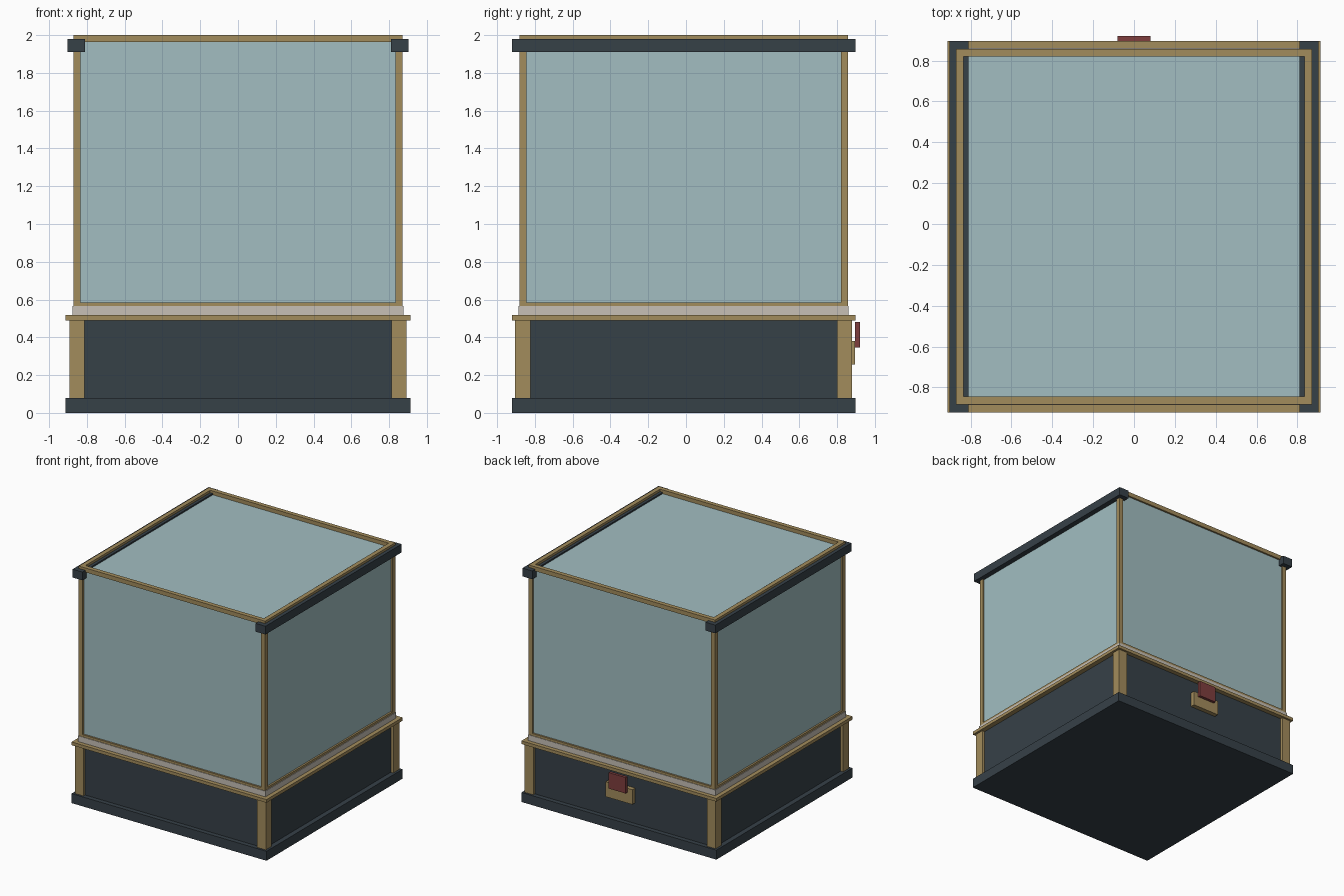
import bpy
import bmesh
from mathutils import Matrix, Vector

if "Cube" in bpy.data.objects:
    bpy.data.objects.remove(bpy.data.objects["Cube"])

YC = -0.0125  # case centre in depth; the latch sticks out at the back


def material(name, rgb):
    m = bpy.data.materials.new(name)
    m.diffuse_color = (*rgb, 1)
    m.use_nodes = True
    m.node_tree.nodes["Principled BSDF"].inputs["Base Color"].default_value = m.diffuse_color
    return m


WOOD = material("tan_wood", (0.365, 0.262, 0.107))
DARK = material("dark_slate", (0.037, 0.052, 0.064))
GLASS = material("pale_glass", (0.36, 0.515, 0.535))
CREAM = material("pale_grey", (0.57, 0.53, 0.47))
RED = material("dull_red", (0.21, 0.048, 0.048))


def boxes(name, mat, *spans):
    """One object from (x0, x1, y0, y1, z0, z1) blocks."""
    bm = bmesh.new()
    for x0, x1, y0, y1, z0, z1 in spans:
        centre = Vector((x0 + x1, y0 + y1, z0 + z1)) / 2
        scale = Matrix.Diagonal((x1 - x0, y1 - y0, z1 - z0, 1))
        bmesh.ops.create_cube(bm, size=1, matrix=Matrix.Translation(centre) @ scale)
    me = bpy.data.meshes.new(name)
    bm.to_mesh(me)
    bm.free()
    me.materials.append(mat)
    ob = bpy.data.objects.new(name, me)
    bpy.context.collection.objects.link(ob)
    return ob


def slab(name, mat, hx, hy, z0, z1):
    return boxes(name, mat, (-hx, hx, YC - hy, YC + hy, z0, z1))


def posts(name, mat, hx, hy, w, z0, z1):
    """Four square corner posts with outer half sizes hx, hy."""
    spans = []
    for sx in (-1, 1):
        for sy in (-1, 1):
            xs = sorted((sx * hx, sx * (hx - w)))
            ys = sorted((YC + sy * hy, YC + sy * (hy - w)))
            spans.append((*xs, *ys, z0, z1))
    return boxes(name, mat, *spans)


def ring(name, mat, hx, hy, w, z0, z1):
    """Rectangular frame lying flat."""
    y0, y1 = YC - hy, YC + hy
    return boxes(name, mat,
                 (-hx, hx, y0, y0 + w, z0, z1),
                 (-hx, hx, y1 - w, y1, z0, z1),
                 (-hx, -hx + w, y0 + w, y1 - w, z0, z1),
                 (hx - w, hx, y0 + w, y1 - w, z0, z1))


# Base cabinet
slab("plinth", DARK, 0.912, 0.909, 0, 0.08)
slab("base_panels", DARK, 0.87, 0.87, 0.08, 0.49)
posts("base_corner_posts", WOOD, 0.893, 0.892, 0.08, 0.08, 0.49)
slab("base_top_trim", WOOD, 0.912, 0.909, 0.49, 0.517)
slab("pale_band", CREAM, 0.877, 0.874, 0.517, 0.565)

# Glazed upper case
slab("glass_case", GLASS, 0.857, 0.855, 0.565, 1.968)
ring("lower_frame", WOOD, 0.872, 0.87, 0.037, 0.565, 0.584)
posts("glass_corner_posts", WOOD, 0.872, 0.87, 0.037, 0.584, 1.964)
ring("upper_frame", WOOD, 0.872, 0.87, 0.037, 1.964, 2.0)

# Side rails under the lid
for side, x0, x1 in (("left", -0.902, -0.81), ("right", 0.81, 0.902)):
    boxes(side + "_lid_rail", DARK, (x0, x1, YC - 0.909, YC + 0.909, 1.91, 1.98))

# Latch on the back
boxes("latch_plate", WOOD, (-0.125, 0.125, 0.855, 0.896, 0.255, 0.38))
boxes("latch_tab", RED, (-0.08, 0.08, 0.896, 0.92, 0.345, 0.48))
